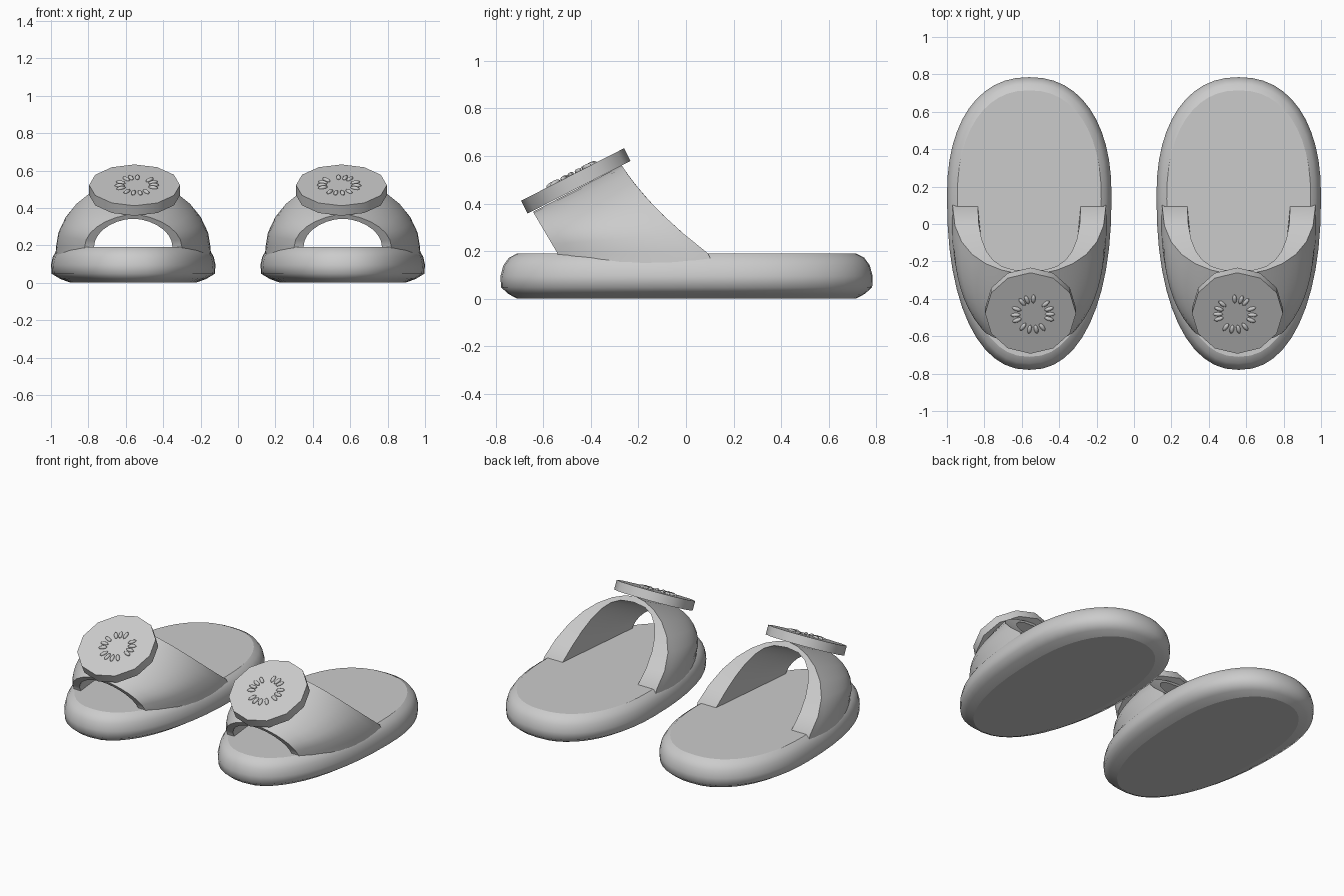
import bpy, bmesh, math
from mathutils import Matrix

if "Cube" in bpy.data.objects:
    bpy.data.objects.remove(bpy.data.objects["Cube"])

grey = bpy.data.materials.new("soft grey")
grey.diffuse_color = (0.6, 0.6, 0.6, 1)
grey.use_nodes = True
grey.node_tree.nodes["Principled BSDF"].inputs["Base Color"].default_value = grey.diffuse_color
TILT = math.radians(27)
P = 2.25  # fullness of the footprint outline


def lerp(a, b, t):
    return a + (b - a) * t


def finish(name, bm, smooth=None):
    bmesh.ops.recalc_face_normals(bm, faces=bm.faces)
    me = bpy.data.meshes.new(name)
    bm.to_mesh(me)
    bm.free()
    me.materials.append(grey)
    ob = bpy.data.objects.new(name, me)
    bpy.context.collection.objects.link(ob)
    if smooth:
        bpy.ops.object.select_all(action='DESELECT')
        ob.select_set(True)
        bpy.context.view_layer.objects.active = ob
        bpy.ops.object.shade_smooth_by_angle(angle=math.radians(smooth))


def half_width(y):
    """Half width of the egg-shaped footprint at y."""
    r = 0.635 if y > 0.15 else 0.93
    return 0.44 * max(0, 1 - abs((y - 0.15) / r) ** P) ** (1 / P)


def bridge(bm, a, b):
    n = len(a)
    for i in range(n):
        bm.faces.new((a[i], a[(i + 1) % n], b[(i + 1) % n], b[i]))


def sole(s, name):
    bm = bmesh.new()
    rings, n = [], 48
    # height, side inset, end inset
    for z, ix, iy in ((0, .105, .07), (.02, .05, .033), (.048, .004, .002), (.095, 0, 0),
                      (.14, .01, .012), (.172, .03, .035), (.19, .055, .07)):
        ring = []
        for k in range(n):
            a = 2 * math.pi * k / n
            c, q = (math.copysign(abs(w) ** (2 / P), w) for w in (math.cos(a), math.sin(a)))
            y = q * (.635 if q > 0 else .93) + .15
            ring.append(bm.verts.new((s * (.56 + c * (.44 - ix)), y * (.78 - iy) / .78, z)))
        rings.append(ring)
    for a, b in zip(rings, rings[1:]):
        bridge(bm, a, b)
    for f in bm.faces:
        f.smooth = True
    # crisp edges around the flat tread and the foot bed
    for ring in (rings[0], rings[-1]):
        cap = bm.faces.new(ring)
        for e in cap.edges:
            e.smooth = False
    finish(name, bm)


def strap(s, name):
    """Arch over the foot, lofted from the toe opening to the heel opening."""
    bm = bmesh.new()
    n, m = 14, 10

    def front_y(z):
        return -.54 - (z - .19) * .59

    def back_y(z):
        f = (z - .2) / .36
        return .08 - .47 * f + .12 * f * f

    def arch(v, outer):
        base_y = lerp(-.54, .08, v)
        ends = .045 * (1 - v) ** 4 + .015 * v ** 4
        b = half_width(base_y) - .015 - ends if outer else lerp(.21, .275, v)
        power = 1.2 if outer else lerp(1.1, .75, v)
        tops = (.365, .56) if outer else (.342, .53)
        pts = []
        for k in range(n + 1):
            t = math.pi * k / n
            zf, zb = (.19 + (h - .19) * math.sin(t) for h in tops)
            c = math.cos(t)
            x = b * math.copysign(abs(c) ** power, c)
            pts.append((x, lerp(front_y(zf), back_y(zb), v), lerp(zf, zb, v)))
        # feet sunk into the sole
        y = lerp(-.54, .13, v) if outer else base_y
        x = half_width(y) - .012 - ends if outer else b
        z = .11 if outer else .15
        return [(x, y, z)] + pts + [(-x, y, z)]

    rings = []
    for j in range(m + 1):
        loop = arch(j / m, True) + arch(j / m, False)[::-1]
        rings.append([bm.verts.new((s * (.56 + x), y, z)) for x, y, z in loop])
    for a, b in zip(rings, rings[1:]):
        bridge(bm, a, b)
    for r in (rings[0], rings[-1]):
        for i in range(n + 2):
            bm.faces.new((r[i], r[i + 1], r[-2 - i], r[-1 - i]))
    finish(name, bm, 42)


def disc_frame(s):
    return Matrix.Translation((s * .553, -.477, .522)) @ Matrix.Rotation(TILT, 4, 'X')


def disc(s, name):
    bm = bmesh.new()
    bmesh.ops.create_cone(bm, cap_ends=True, segments=12, radius1=.243, radius2=.243, depth=.06,
                          matrix=disc_frame(s) @ Matrix.Translation((0, 0, -.03)))
    finish(name, bm, 40)


def seeds(s, name):
    """Ring of small pips on the disc."""
    bm = bmesh.new()
    for deg in (128, 110, 88, 42, 20, 0, -18, -57, -79, -101, -125, -157, -177, 160):
        a = math.radians(deg if s < 0 else 180 - deg)
        place = (disc_frame(s) @ Matrix.Translation((-s * .012, -.005, 0)) @ Matrix.Rotation(a, 4, 'Z')
                 @ Matrix.Translation((.092, 0, .002)) @ Matrix.Diagonal((.027, .012, .011, 1)))
        bmesh.ops.create_uvsphere(bm, u_segments=8, v_segments=6, radius=1, matrix=place)
    finish(name, bm, 60)


for s, side in ((-1, "left"), (1, "right")):
    sole(s, side + "_sole")
    strap(s, side + "_strap")
    disc(s, side + "_disc")
    seeds(s, side + "_seeds")
